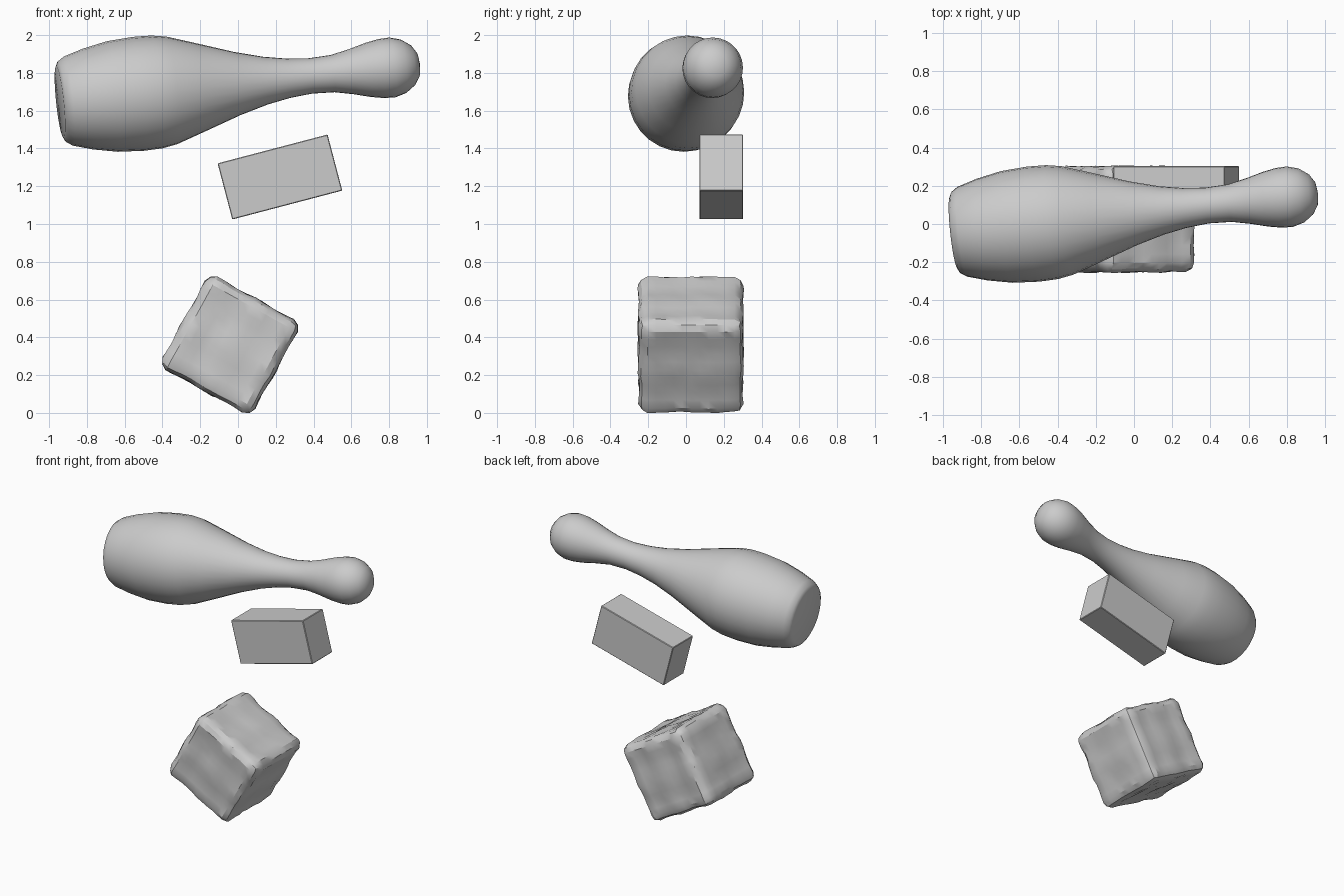
import bpy, bmesh, math, random
from mathutils import Vector, Matrix

if "Cube" in bpy.data.objects:
    bpy.data.objects.remove(bpy.data.objects["Cube"])

random.seed(4)


def make_object(name, bm, matrix, angle):
    bmesh.ops.recalc_face_normals(bm, faces=bm.faces)
    mesh = bpy.data.meshes.new(name)
    bm.to_mesh(mesh)
    bm.free()
    obj = bpy.data.objects.new(name, mesh)
    bpy.context.collection.objects.link(obj)
    obj.matrix_world = matrix
    bpy.ops.object.select_all(action='DESELECT')
    obj.select_set(True)
    bpy.context.view_layer.objects.active = obj
    bpy.ops.object.shade_smooth_by_angle(angle=math.radians(angle))
    return obj


# Bowling pin: lathed profile (distance from base, radius), laid on its side
profile = [(0, 0), (0, 0.19), (0.012, 0.215), (0.045, 0.237), (0.15, 0.268),
           (0.28, 0.294), (0.42, 0.303), (0.52, 0.3), (0.60, 0.286),
           (0.75, 0.236), (0.95, 0.168), (1.10, 0.127), (1.22, 0.105),
           (1.34, 0.094), (1.46, 0.099), (1.56, 0.12), (1.65, 0.144),
           (1.72, 0.157), (1.78, 0.159), (1.84, 0.142), (1.89, 0.106),
           (1.918, 0.062), (1.928, 0)]
bm = bmesh.new()
verts = [bm.verts.new((r, 0, t)) for t, r in profile]
edges = [bm.edges.new(pair) for pair in zip(verts, verts[1:])]
bmesh.ops.spin(bm, geom=verts + edges, cent=(0, 0, 0), axis=(0, 0, 1),
               angle=math.tau, steps=28, use_duplicate=False)
bmesh.ops.remove_doubles(bm, verts=bm.verts, dist=0.0005)
axis = Vector((1, 0.107, 0.104))
tilt = axis.to_track_quat('Z', 'Y').to_matrix().to_4x4()
make_object("bowling_pin", bm, Matrix.Translation((-0.943, -0.045, 1.646)) @ tilt, 40)

# Plain tilted block
bm = bmesh.new()
bmesh.ops.create_cube(bm, size=1)
bmesh.ops.scale(bm, vec=(0.602, 0.232, 0.307), verts=bm.verts)
bmesh.ops.bevel(bm, geom=bm.edges[:], offset=0.004, segments=1, affect='EDGES')
make_object("block", bm, Matrix.Translation((0.222, 0.187, 1.249))
            @ Matrix.Rotation(math.radians(-14.7), 4, 'Y'), 30)

# Rounded cube with a lumpy, hand-hewn surface
half, radius = 0.277, 0.055
bm = bmesh.new()
bmesh.ops.create_cube(bm, size=2 * half)
bmesh.ops.subdivide_edges(bm, edges=bm.edges[:], cuts=11, use_grid_fill=True)
for v in bm.verts:
    inner = Vector([max(radius - half, min(half - radius, c)) for c in v.co])
    n = (v.co - inner).normalized()
    wave = math.sin(26 * v.co.x + 1) + math.sin(24 * v.co.z + 2) + 0.6 * math.sin(20 * v.co.y)
    v.co = inner + n * (radius + 0.004 * wave - 0.003 + random.uniform(-0.003, 0.003))
make_object("lumpy_cube", bm, Matrix.Translation((-0.043, 0.027, 0.362))
            @ Matrix.Rotation(math.radians(29), 4, 'Y'), 30)
